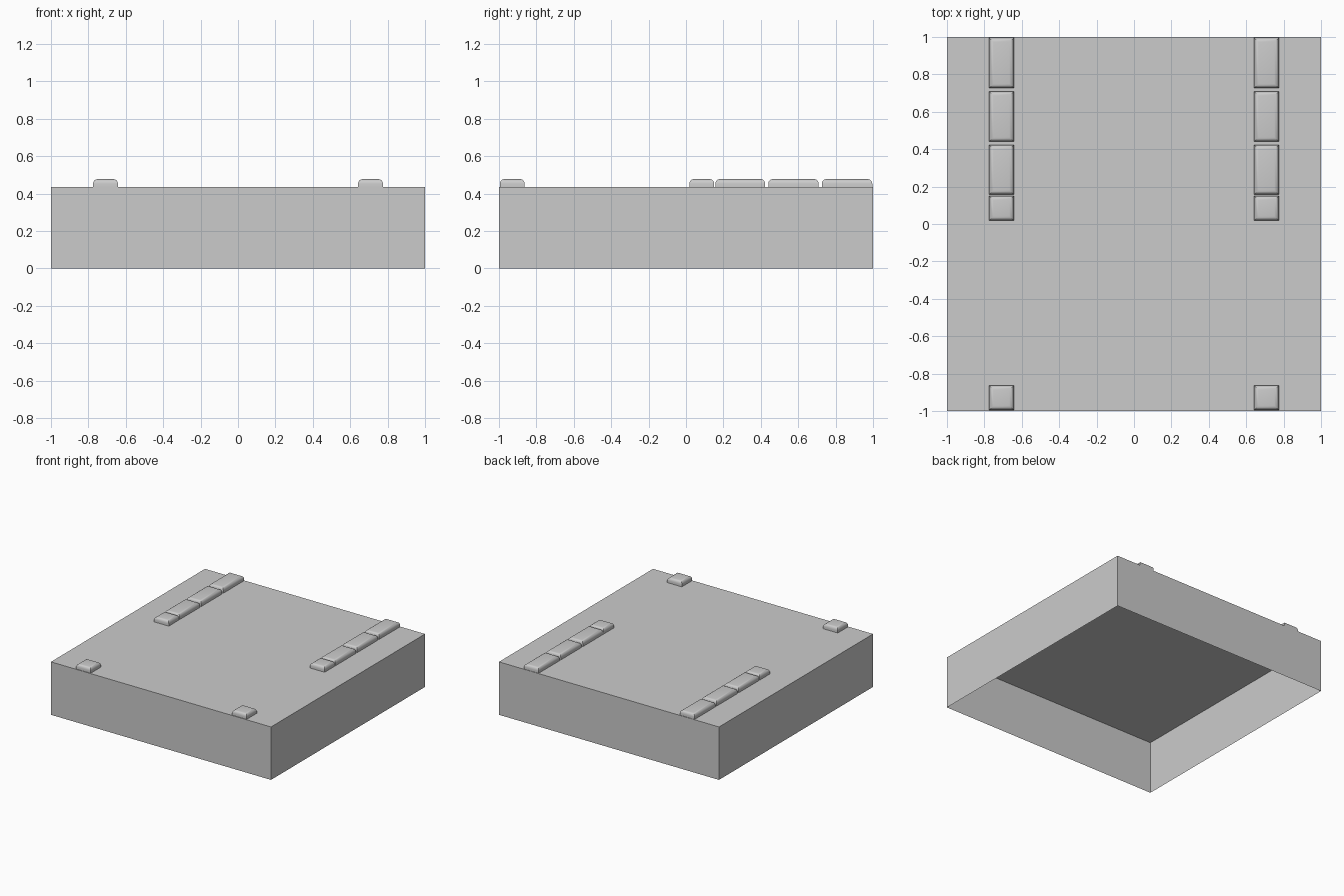
import bpy
import bmesh
import math
from mathutils import Matrix, Vector

old = bpy.data.objects.get("Cube")
if old:
    bpy.data.objects.remove(old, do_unlink=True)

# One plain grey for everything
grey = bpy.data.materials.new("stone grey")
grey.use_nodes = True
colour = (0.6, 0.6, 0.6, 1.0)
grey.diffuse_color = colour
grey.node_tree.nodes["Principled BSDF"].inputs["Base Color"].default_value = colour

SLAB_TOP = 0.435
STONE_TOP = 0.477


def open_box(name, low, high, rounding=0.0):
    """Box without a bottom face; its top rim can be rounded."""
    low, high = Vector(low), Vector(high)
    size = high - low
    bm = bmesh.new()
    bmesh.ops.create_cube(bm, size=1, matrix=Matrix.Diagonal((*size, 1)))
    bottom = [f for f in bm.faces if f.normal.z < -0.5]
    bmesh.ops.delete(bm, geom=bottom, context='FACES_ONLY')
    if rounding:
        rim = [e for e in bm.edges if all(v.co.z > 0 for v in e.verts)]
        bmesh.ops.bevel(bm, geom=rim, offset=rounding, segments=4,
                        profile=0.5, affect='EDGES')
    mesh = bpy.data.meshes.new(name)
    bm.to_mesh(mesh)
    bm.free()
    mesh.materials.append(grey)
    obj = bpy.data.objects.new(name, mesh)
    obj.location = (low + high) / 2
    bpy.context.collection.objects.link(obj)
    if rounding:
        bpy.ops.object.select_all(action='DESELECT')
        obj.select_set(True)
        bpy.context.view_layer.objects.active = obj
        bpy.ops.object.shade_smooth_by_angle(angle=math.radians(35))
    return obj


# Hollow slab, open underneath
open_box("slab", (-1, -1, 0), (1, 1, SLAB_TOP))

# Rows of rounded stones: one at the front edge, four towards the back
spans = [(-0.995, -0.863), (0.018, 0.151), (0.157, 0.423),
         (0.44, 0.709), (0.726, 0.996)]
for side, label in ((1, "left"), (-1, "right")):
    x_low, x_high = sorted((side * 0.642, side * 0.775))
    for number, (y_low, y_high) in enumerate(spans, 1):
        open_box(f"{label}_edge_stone_{number}", (x_low, y_low, SLAB_TOP),
                 (x_high, y_high, STONE_TOP), rounding=0.024)
